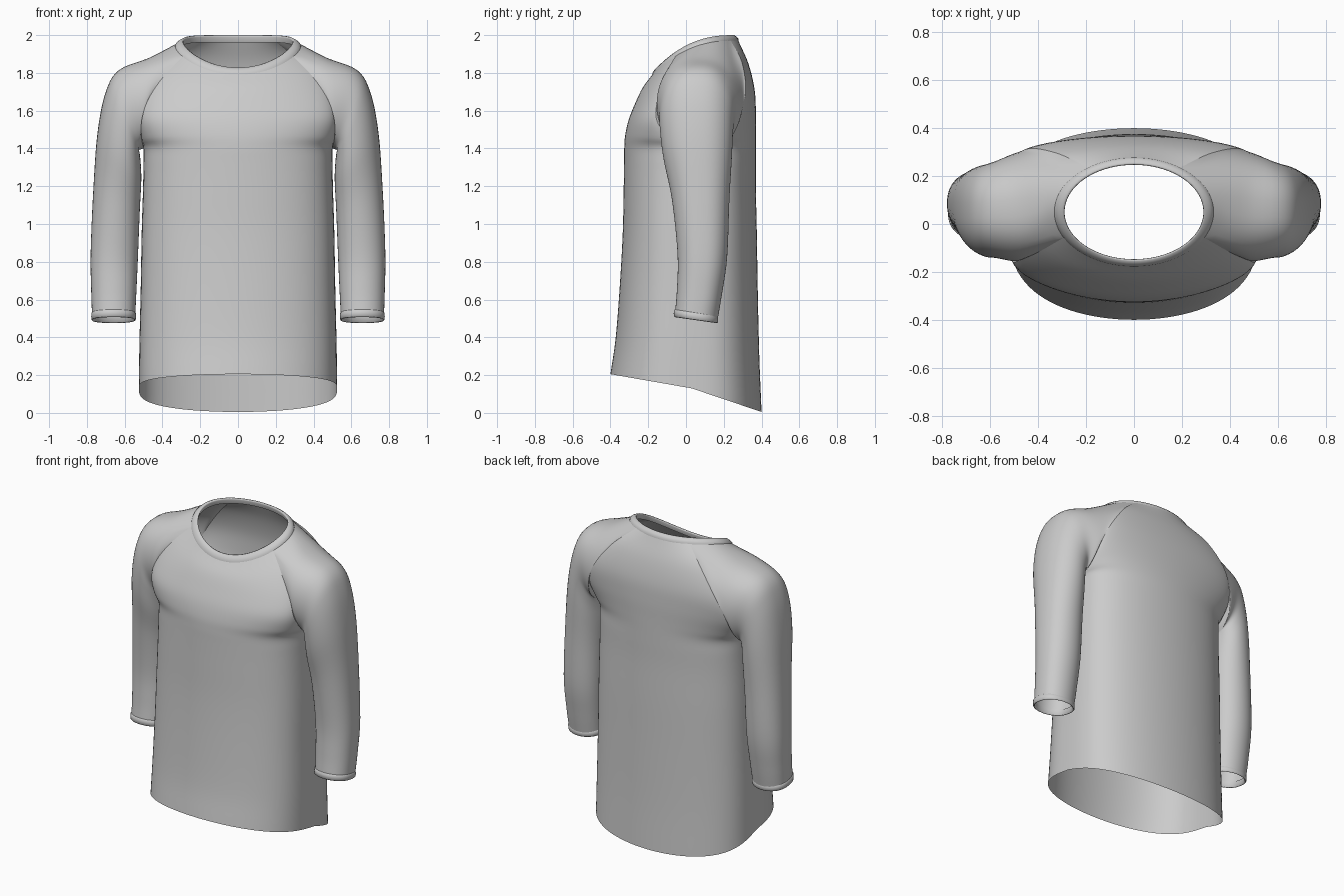
import bpy, bmesh, math
from mathutils import Vector as V

if "Cube" in bpy.data.objects:
    bpy.data.objects.remove(bpy.data.objects["Cube"])

K = 5          # smooth steps between control rows
NS = 24        # steps across half a body panel


def loft(rows, k=K):
    """Catmull-Rom interpolation between rows of points."""
    ext = [[2 * a - b for a, b in zip(rows[0], rows[1])]] + rows
    ext.append([2 * a - b for a, b in zip(rows[-1], rows[-2])])
    out = []
    for i in range(1, len(ext) - 2):
        for j in range(k):
            t = j / k
            out.append([0.5 * (2 * b + (c - a) * t + (2 * a - 5 * b + 4 * c - d) * t * t
                               + (3 * b - a - 3 * c + d) * t ** 3)
                        for a, b, c, d in zip(*ext[i - 1:i + 3])])
    out.append(rows[-1])
    return out


def make(name, grids, closed):
    """Skin grids of points into one smooth shell facing outwards."""
    bm = bmesh.new()
    for rows, out_y in grids:
        vs = [[bm.verts.new(p) for p in r] for r in rows]
        n = len(rows[0])
        faces = []
        for a, b in zip(vs, vs[1:]):
            for j in range(n if closed else n - 1):
                m = (j + 1) % n
                faces.append(bm.faces.new((a[j], a[m], b[m], b[j])))
        bm.normal_update()
        score = 0
        for r, a in enumerate(faces):
            row = rows[r // (n if closed else n - 1)]
            mid = sum(row, V()) / n
            d = V((0, out_y, 0)) if out_y else a.calc_center_median() - mid
            score += a.normal.dot(d) * a.calc_area()
        if score < 0:
            bmesh.ops.reverse_faces(bm, faces=faces)
    bmesh.ops.remove_doubles(bm, verts=bm.verts, dist=0.0005)
    me = bpy.data.meshes.new(name)
    bm.to_mesh(me)
    bm.free()
    me.shade_smooth()
    ob = bpy.data.objects.new(name, me)
    bpy.context.collection.objects.link(ob)
    return ob


def neck(deg, rx=0.33, ry=0.225, top=1.975, drop=0.18):
    """Point on the neckline; -90 degrees is the front."""
    a = math.radians(deg)
    s = math.sin(a)
    return V((rx * math.cos(a), 0.05 + ry * s, top - drop * ((1 - s) / 2) ** 2.4))


def body_row(edge, cy, cz, T, q):
    """One line across a panel from edge to edge, bulging to its centre."""
    T = math.radians(T)
    row = []
    for i in range(-NS, NS + 1):
        a = T * i / NS
        w = max(0, (math.cos(a) - math.cos(T)) / (1 - math.cos(T))) ** q
        row.append(V((edge[0] * math.sin(a) / math.sin(T),
                      edge[1] + (cy - edge[1]) * w, edge[2] + (cz - edge[2]) * w)))
    return row


# Body: side seam, then front and back panels up the raglan seams
SIDE = [(.525, .03, .13), (.522, .03, .36), (.515, .035, .66), (.51, .04, .95), (.503, .045, 1.18),
        (.50, .05, 1.32), (.50, .05, 1.40)]
FRONT = [(-.40, .205), (-.372, .40), (-.35, .68), (-.335, .95), (-.33, 1.18), (-.328, 1.32), (-.327, 1.40)]
BACK = [(.40, .005), (.388, .30), (.38, .64), (.375, .95), (.37, 1.18), (.37, 1.32), (.37, 1.40)]
# Above the armpit: seam point, centre y, centre z, arc angle, roundness
F_UP = [((.51, -.08, 1.45), -.322, 1.47, 82, .72), ((.51, -.155, 1.55), -.304, 1.55, 74, .85),
        ((.475, -.15, 1.66), -.273, 1.63, 68, .95), ((.395, -.115, 1.78), -.23, 1.72, 64, 1)]
B_UP = [((.505, .17, 1.44), .37, 1.48, 80, .72), ((.50, .27, 1.55), .37, 1.60, 70, .85),
        ((.44, .315, 1.70), .362, 1.72, 60, .95), ((.32, .295, 1.86), .33, 1.85, 48, 1)]


def panel(centre, upper, top_row):
    rows = [body_row(e, cy, cz, 90, .65) for e, (cy, cz) in zip(SIDE, centre)]
    rows += [body_row(*u) for u in upper]
    return loft(rows + [top_row])


front = panel(FRONT, F_UP, [neck(-90 + 62 * i / NS) for i in range(-NS, NS + 1)])
back = panel(BACK, B_UP, [neck(90 - 35 * i / NS) for i in range(-NS, NS + 1)])
make("body", [(front, -1), (back, 1)], False)

# Sleeves: start on the raglan seam loop, run over the shoulder to the cuff
ARC = 14
start = (len(SIDE) - 1) * K
f_seam = [r[-1] for r in front[start:]]
b_seam = [r[-1] for r in back[start:]]
n = len(f_seam) - 1
loop = (f_seam + [neck(-28 + 83 * i / ARC) for i in range(1, ARC)] + b_seam[:0:-1])
angles = ([180 - 135 * i / n for i in range(n + 1)] + [45 - 90 * i / ARC for i in range(1, ARC)]
          + [-45 - 135 * i / n for i in range(n)])
# outer x, outer z, inner x, inner z, front y, back y, tilt
SECTIONS = [(.47, 1.88, .525, 1.39, -.155, .295, 0), (.63, 1.815, .52, 1.37, -.142, .262, 0),
            (.70, 1.70, .515, 1.32, -.138, .25, 0), (.743, 1.49, .512, 1.23, -.12, .243, 0),
            (.765, 1.20, .52, 1.07, -.075, .23, 0), (.78, .85, .53, .82, -.045, .218, .01),
            (.777, .64, .538, .64, -.048, .19, .014), (.772, .495, .545, .495, -.06, .165, .016)]


def sleeve_ring(ox, oz, ix, iz, fy, by, tilt, grow=0.0, dz=0.0):
    ring = []
    for d in angles:
        c, s = math.cos(math.radians(d)), math.sin(math.radians(d))
        s = math.copysign(abs(s) ** .82, s)
        ring.append(V(((ox + ix) / 2 + c * ((ox - ix) / 2 + grow),
                       (fy + by) / 2 - s * ((by - fy) / 2 + grow),
                       (oz + iz) / 2 + c * (oz - iz) / 2 + s * tilt + dz)))
    return ring


sleeve = loft([loop] + [sleeve_ring(*s) for s in SECTIONS])
end = SECTIONS[-1]
cuff = [sleeve_ring(*end, grow=g, dz=z) for g, z in
        ((-.001, .036), (.004, .032), (.005, .015), (.004, 0), (0, -.004), (-.005, 0), (-.006, .035))]
for side, sx in (("right", 1), ("left", -1)):
    for part, rows in (("sleeve", sleeve), ("cuff", cuff)):
        make(side + "_" + part, [([[V((p.x * sx, p.y, p.z)) for p in r] for r in rows], 0)], True)

# Collar: ribbed band folded over the neckline
COLLAR = [(.334, .229, 1.968, .18), (.331, .227, 1.981, .18), (.318, .218, 1.992, .177),
          (.300, .205, 2.0, .172), (.291, .198, 1.999, .172), (.290, .197, 1.99, .172),
          (.300, .207, 1.962, .172)]
make("collar", [([[neck(360 * i / 72, *c) for i in range(72)] for c in COLLAR], 0)], True)
